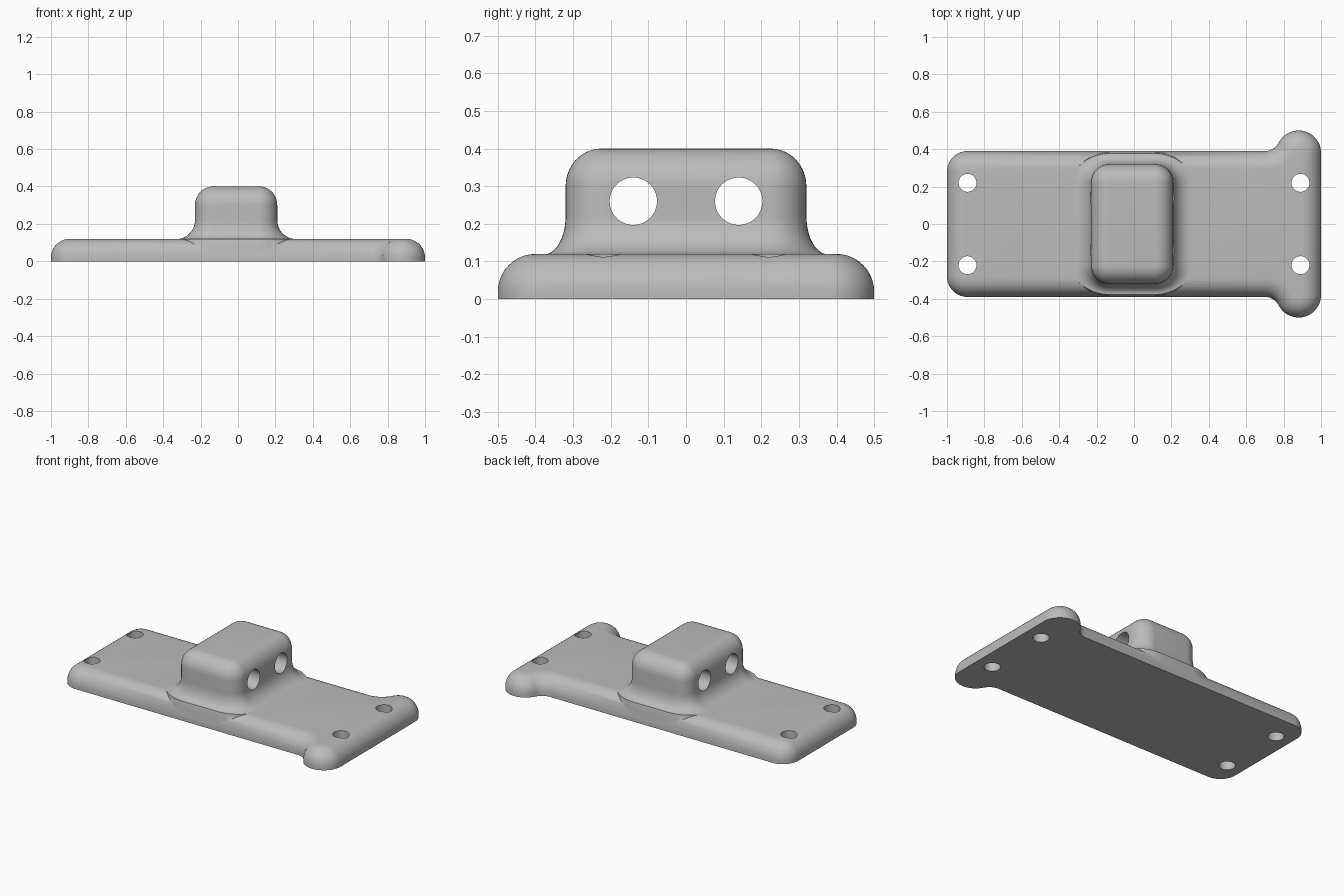
import bpy, bmesh
from math import sin, cos, pi, radians, atan2
from mathutils import Matrix

cube = bpy.data.objects.get("Cube")
if cube:
    bpy.data.objects.remove(cube, do_unlink=True)

grey = bpy.data.materials.new("plain grey")
grey.use_nodes = True
GREY = (0.5, 0.5, 0.5, 1)
grey.diffuse_color = GREY
grey.node_tree.nodes["Principled BSDF"].inputs["Base Color"].default_value = GREY

FILLET, THICK, STEPS = 0.1, 0.12, 10


def arc(cx, cy, rx, ry, a0, a1, n=STEPS):
    angles = [a0 + (a1 - a0) * i / n for i in range(n + 1)]
    return [(cx + rx * cos(a), cy + ry * sin(a)) for a in angles]


def loft(name, layers):
    """Skin a stack of matching loops, each given as (points, z)."""
    bm = bmesh.new()
    rings = [[bm.verts.new((x, y, z)) for x, y in pts] for pts, z in layers]
    n = len(rings[0])
    for low, high in zip(rings, rings[1:]):
        for i in range(n):
            j = (i + 1) % n
            bm.faces.new((low[i], low[j], high[j], high[i]))
    bm.faces.new(rings[0][::-1])
    bm.faces.new(rings[-1])
    return finish(name, bm)


def finish(name, bm):
    bmesh.ops.recalc_face_normals(bm, faces=bm.faces)
    mesh = bpy.data.meshes.new(name)
    bm.to_mesh(mesh)
    bm.free()
    mesh.materials.append(grey)
    obj = bpy.data.objects.new(name, mesh)
    bpy.context.collection.objects.link(obj)
    return obj


def plate_outline(d):
    """Plate outline moved inward by d."""
    blend = 0.082
    tilt = atan2(0.01 + blend, 0.18)
    corner, ear = 0.11 - d, 0.12 - d
    hollow = blend + d
    half = arc(-0.89, -0.28, corner, corner, pi, 1.5 * pi)
    half += arc(0.70, -0.39 - blend, hollow, hollow, pi / 2, tilt)
    half += arc(0.88, -0.38, ear, ear, pi + tilt, 2 * pi, 20)
    return half + [(x, -y) for x, y in reversed(half)]


def block_outline(ox, oy):
    """Rounded rectangle of the block, grown by ox and oy."""
    hx, hy = 0.22 + ox, 0.32 + oy
    rx, ry = 0.1 + ox, 0.1 + oy
    pts = []
    for k, (sx, sy) in enumerate(((1, 1), (-1, 1), (-1, -1), (1, -1))):
        pts += arc(-0.01 + sx * (hx - rx), sy * (hy - ry), rx, ry,
                   k * pi / 2, (k + 1) * pi / 2)
    return pts


quarter = [radians(90 * i / STEPS) for i in range(STEPS + 1)]

# Base plate with a rounded upper edge and two ears
layers = [(plate_outline(0), 0)]
layers += [(plate_outline(FILLET * (1 - cos(a))), THICK - FILLET + FILLET * sin(a))
           for a in quarter]
plate = loft("base_plate", layers)

# Raised block: flared foot, straight wall, rounded top
layers = [(block_outline(0.1, 0.068), 0.02), (block_outline(0.1, 0.066), 0.08)]
layers += [(block_outline(0.1 * (1 - cos(a)), 0.057 * (1 - cos(a))), 0.22 - 0.101 * sin(a))
           for a in reversed(quarter)]
layers += [(block_outline(-0.095 * (1 - cos(a)), -0.095 * (1 - cos(a))), 0.3 + 0.1 * sin(a))
           for a in quarter]
block = loft("raised_block", layers)

# Cutters: four screw holes and two cross bores
bm = bmesh.new()
for sy in (-1, 1):
    for x in (-0.89, 0.89):
        bmesh.ops.create_cone(bm, cap_ends=True, segments=32, radius1=0.048, radius2=0.048,
                              depth=0.6, matrix=Matrix.Translation((x, sy * 0.22, 0.06)))
    bmesh.ops.create_cone(bm, cap_ends=True, segments=48, radius1=0.063, radius2=0.063, depth=0.9,
                          matrix=Matrix.Translation((0, sy * 0.14, 0.26)) @ Matrix.Rotation(pi / 2, 4, 'Y'))
holes = finish("hole_cutters", bm)

# Join the block to the plate, then drill
for other, mode in ((block, 'UNION'), (holes, 'DIFFERENCE')):
    mod = plate.modifiers.new(mode.lower(), 'BOOLEAN')
    mod.operation, mod.object, mod.solver = mode, other, 'EXACT'
graph = bpy.context.evaluated_depsgraph_get()
solid = bpy.data.meshes.new_from_object(plate.evaluated_get(graph))
plate.modifiers.clear()
plate.data = solid
plate.name = "mounting_plate"
for helper in (block, holes):
    bpy.data.objects.remove(helper, do_unlink=True)

# Smooth shading with crisp hole rims
bpy.ops.object.select_all(action='DESELECT')
plate.select_set(True)
bpy.context.view_layer.objects.active = plate
bpy.ops.object.shade_smooth_by_angle(angle=radians(35))
